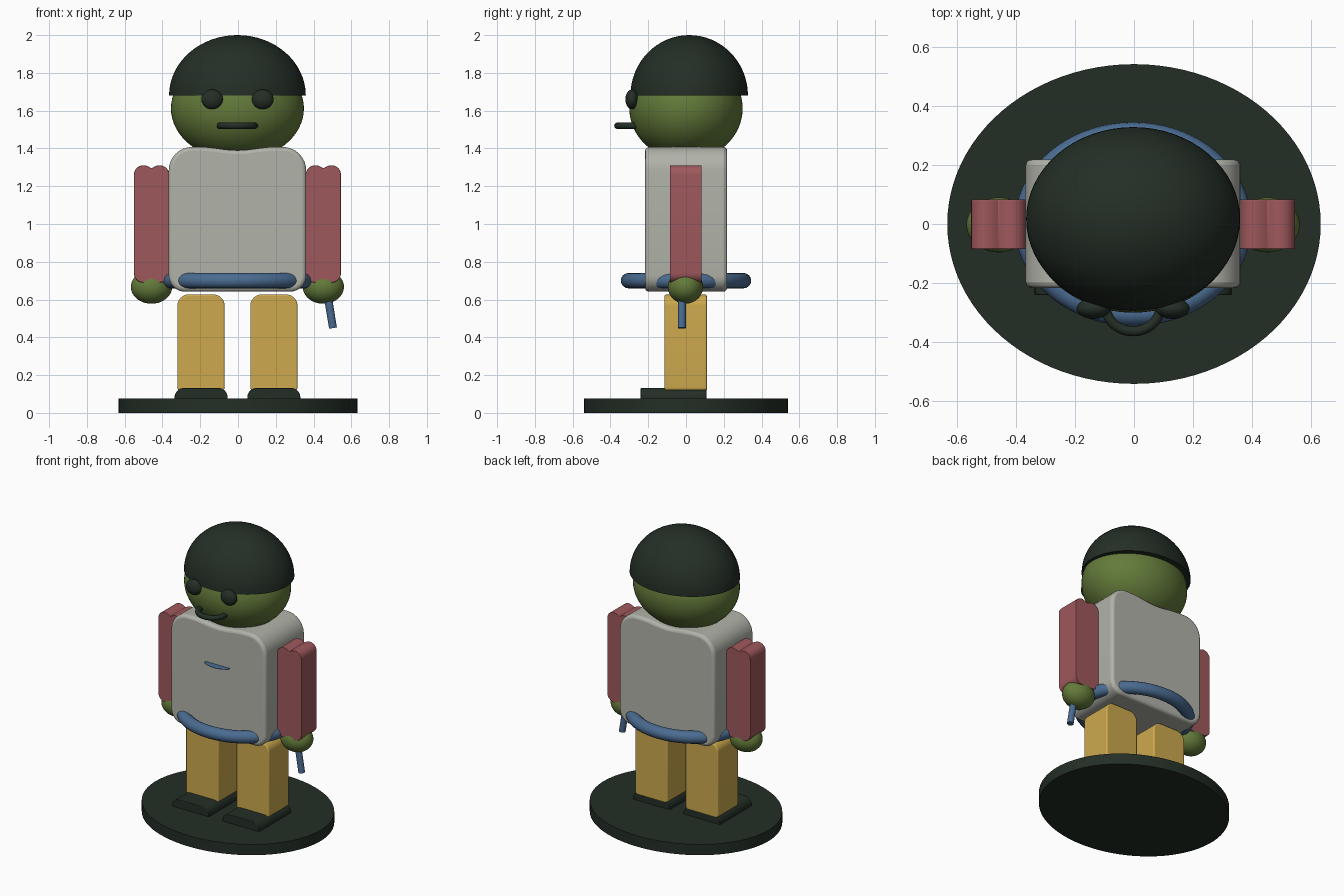
import bpy, bmesh, math
from mathutils import Vector

if "Cube" in bpy.data.objects:
    bpy.data.objects.remove(bpy.data.objects["Cube"])

CX = -0.003  # body centre line


def mat(name, rgb):
    m = bpy.data.materials.new(name)
    m.diffuse_color = (*rgb, 1)
    m.use_nodes = True
    m.node_tree.nodes["Principled BSDF"].inputs["Base Color"].default_value = m.diffuse_color
    return m


DARK = mat("dark green", (0.017, 0.027, 0.019))
OLIVE = mat("olive skin", (0.125, 0.195, 0.042))
GREY = mat("warm grey", (0.44, 0.452, 0.398))
RED = mat("dusty red", (0.345, 0.098, 0.108))
YELLOW = mat("ochre", (0.61, 0.40, 0.076))
BLUE = mat("slate blue", (0.068, 0.148, 0.285))


def finish(bm, name, material, angle=35, bevel=0):
    bmesh.ops.recalc_face_normals(bm, faces=bm.faces)
    me = bpy.data.meshes.new(name)
    bm.to_mesh(me)
    bm.free()
    ob = bpy.data.objects.new(name, me)
    bpy.context.collection.objects.link(ob)
    me.materials.append(material)
    if bevel:
        b = ob.modifiers.new("soft edges", "BEVEL")
        b.width, b.segments, b.angle_limit = bevel, 3, math.radians(60)
    bpy.ops.object.select_all(action="DESELECT")
    ob.select_set(True)
    bpy.context.view_layer.objects.active = ob
    bpy.ops.object.shade_smooth_by_angle(angle=math.radians(angle))
    return ob


def ellipsoid(name, material, c, r, dome=False):
    bm = bmesh.new()
    bmesh.ops.create_uvsphere(bm, u_segments=64, v_segments=32, radius=1)
    if dome:  # keep the upper half and close it
        bmesh.ops.bisect_plane(bm, geom=bm.verts[:] + bm.edges[:] + bm.faces[:],
                               plane_co=(0, 0, 0), plane_no=(0, 0, -1), clear_outer=True)
        bmesh.ops.holes_fill(bm, edges=[e for e in bm.edges if e.is_boundary], sides=0)
    for v in bm.verts:
        v.co = Vector(a + b * k for a, b, k in zip(c, r, v.co))
    return finish(bm, name, material)


def disc(name, material, c, rx, ry, h):
    bm = bmesh.new()
    bmesh.ops.create_cone(bm, cap_ends=True, segments=96, radius1=1, radius2=1, depth=1)
    for v in bm.verts:
        v.co = Vector((c[0] + rx * v.co.x, c[1] + ry * v.co.y, c[2] + h * v.co.z))
    return finish(bm, name, material)


def ring(name, material, c, rx, ry, tube, n=72, k=16):
    bm = bmesh.new()
    rows = []
    for i in range(n):
        a = math.tau * i / n
        row = []
        for j in range(k):
            b = math.tau * j / k
            o = tube * math.cos(b)
            row.append(bm.verts.new((c[0] + (rx + o) * math.cos(a), c[1] + (ry + o) * math.sin(a),
                                     c[2] + tube * math.sin(b))))
        rows.append(row)
    for i in range(n):
        p, q = rows[i], rows[(i + 1) % n]
        for j in range(k):
            bm.faces.new((p[j], q[j], q[(j + 1) % k], p[(j + 1) % k]))
    return finish(bm, name, material, 60)


def slab(name, material, x0, x1, y0, y1, z0, z1, top, bottom, dip=None, bevel=0.008):
    """Rounded front outline pushed along y; dip lists (x offset, depth) on the top edge."""
    pts = []
    for cx, cz, r, start in ((x1, z0, bottom, -90), (x1, z1, top, 0),
                             (x0, z1, top, 90), (x0, z0, bottom, 180)):
        ox = cx - r if cx == x1 else cx + r
        oz = cz - r if cz == z1 else cz + r
        for i in range(9 if r > 0 else 1):
            a = math.radians(start + i * 90 / 8)
            pts.append((ox + r * math.cos(a), oz + r * math.sin(a)))
        if start == 0 and dip:
            pts += [((x0 + x1) / 2 + d, z1 - s) for d, s in dip]
    bm = bmesh.new()
    f = bm.faces.new([bm.verts.new((x, y0, z)) for x, z in pts])
    ext = bmesh.ops.extrude_face_region(bm, geom=[f])["geom"]
    bmesh.ops.translate(bm, vec=(0, y1 - y0, 0),
                        verts=[g for g in ext if isinstance(g, bmesh.types.BMVert)])
    return finish(bm, name, material, 30, bevel)


# stand
disc("stand", DARK, (0, 0, 0.0375), 0.632, 0.541, 0.075)

# torso with a shallow neckline
slab("torso", GREY, CX - 0.364, CX + 0.364, -0.216, 0.218, 0.642, 1.408, 0.125, 0.085,
     [(d / 100, 0.018 * math.cos(d / 20 * math.pi / 2) ** 2) for d in range(20, -21, -4)], 0.02)

# head, helmet and face
ellipsoid("head", OLIVE, (CX, 0, 1.612), (0.352, 0.30, 0.275))
ellipsoid("helmet", DARK, (CX, 0.017, 1.68), (0.362, 0.311, 0.32), True)
ring("mouth", DARK, (CX, -0.28, 1.52), 0.092, 0.083, 0.017, 48, 12)

# waist ring and small chest ledge
ring("waist_ring", BLUE, (CX, 0.0, 0.70), 0.36, 0.304, 0.041)
disc("chest_ledge", BLUE, (CX, -0.215, 1.13), 0.095, 0.05, 0.002)

# paired parts
for side, s in (("left", -1), ("right", 1)):
    def span(a, b):
        return sorted((CX + s * a, CX + s * b))
    slab(side + "_arm", RED, *span(0.362, 0.548), -0.085, 0.083, 0.69, 1.311, 0.05, 0.05,
         [(0.028, 0.002), (0.012, 0.009), (0, 0.016), (-0.012, 0.009), (-0.028, 0.002)], 0.003)
    slab(side + "_leg", YELLOW, *span(0.068, 0.318), -0.113, 0.11, 0.115, 0.627, 0.06, 0.02)
    slab(side + "_boot", DARK, *span(0.052, 0.333), -0.24, 0.108, 0.07, 0.132, 0.05, 0, None, 0.004)
    ellipsoid(side + "_hand", OLIVE, (CX + s * 0.455, -0.003, 0.667), (0.109, 0.093, 0.089))
    ellipsoid(side + "_eye", DARK, (CX + s * 0.134, -0.286, 1.66), (0.057, 0.035, 0.052))

# short stick held in one hand
bm = bmesh.new()
bmesh.ops.create_cone(bm, cap_ends=True, segments=24, radius1=0.021, radius2=0.021, depth=1)
a, b = Vector((0.465, -0.022, 0.68)), Vector((0.503, -0.022, 0.449))
rot = (b - a).to_track_quat("Z", "Y")
for v in bm.verts:
    v.co = (a + b) / 2 + rot @ Vector((v.co.x, v.co.y, v.co.z * (b - a).length))
finish(bm, "held_stick", BLUE)
